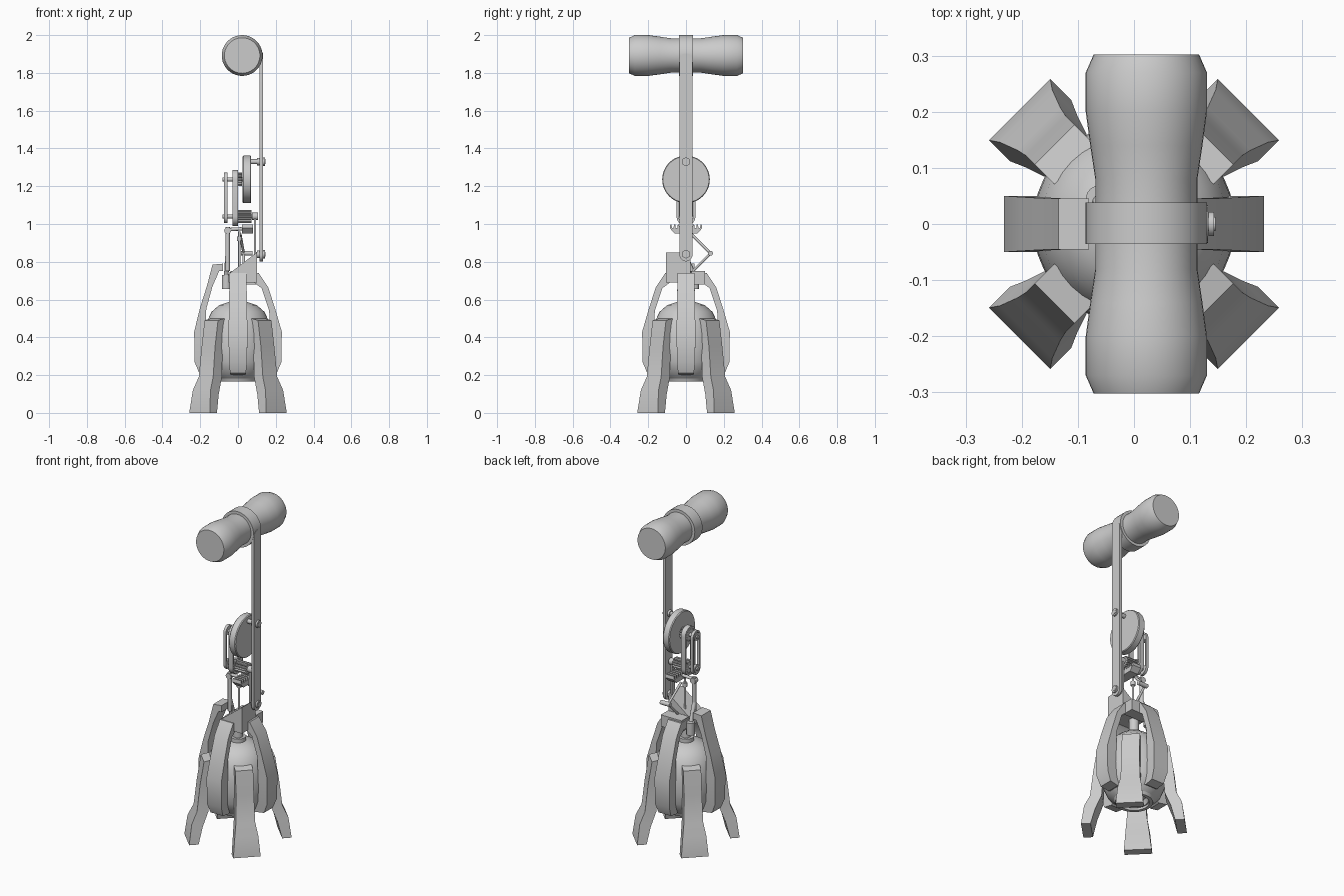
import bpy, bmesh, math
from mathutils import Vector, Matrix

if "Cube" in bpy.data.objects:
    bpy.data.objects.remove(bpy.data.objects["Cube"])


def make(name, verts, faces, smooth=False):
    me = bpy.data.meshes.new(name)
    me.from_pydata([tuple(v) for v in verts], [], faces)
    bm = bmesh.new()
    bm.from_mesh(me)
    bmesh.ops.recalc_face_normals(bm, faces=bm.faces)
    bm.to_mesh(me)
    bm.free()
    ob = bpy.data.objects.new(name, me)
    bpy.context.collection.objects.link(ob)
    if smooth:
        bpy.ops.object.select_all(action='DESELECT')
        ob.select_set(True)
        bpy.context.view_layer.objects.active = ob
        bpy.ops.object.shade_smooth_by_angle(angle=math.radians(35))
    return ob


def loft(name, rings, closed=False, smooth=False):
    """Skin equal-length rings; cap the ends unless closed."""
    n, m = len(rings[0]), len(rings)
    verts = [v for r in rings for v in r]
    faces = [(i * n + j, i * n + (j + 1) % n, (i + 1) % m * n + (j + 1) % n, (i + 1) % m * n + j)
             for i in range(m if closed else m - 1) for j in range(n)]
    if not closed:
        faces += [tuple(range(n)), tuple(range((m - 1) * n, m * n))]
    return make(name, verts, faces, smooth)


def lathe(name, prof, loc, axis, n=32, closed=False):
    """Revolve (radius, distance) pairs about an axis."""
    rot = Vector((0, 0, 1)).rotation_difference(Vector(axis)).to_matrix()
    rings = [[Vector(loc) + rot @ Vector((r * math.cos(2 * math.pi * k / n), r * math.sin(2 * math.pi * k / n), d))
              for k in range(n)] for r, d in prof]
    return loft(name, rings, closed, True)


def rod(name, a, b, r, n=14):
    a, b = Vector(a), Vector(b)
    return lathe(name, [(r, 0), (r, (b - a).length)], a, (b - a).normalized(), n)


def box(name, lo, hi):
    return loft(name, [[(lo[0], lo[1], z), (hi[0], lo[1], z), (hi[0], hi[1], z), (lo[0], hi[1], z)]
                       for z in (lo[2], hi[2])])


def slab_x(name, yz, x0, x1, smooth=False):
    return loft(name, [[(x, y, z) for y, z in yz] for x in (x0, x1)], False, smooth)


def stadium(r, z0, z1, n=12):
    top = [(r * math.cos(math.pi * k / n), z1 + r * math.sin(math.pi * k / n)) for k in range(n + 1)]
    return top + [(-y, z0 - (z - z1)) for y, z in top]


def belt(name, r, t, z0, z1, x0, x1):
    o, i = stadium(r, z0, z1), stadium(r - t, z0, z1)
    ring = lambda pts, x: [(x, y, z) for y, z in pts]
    return loft(name, [ring(o, x0), ring(o, x1), ring(i, x1), ring(i, x0)], True, True)


def gear(name, z, r, x0, x1, teeth):
    pts = []
    for k in range(teeth * 4):
        a = 2 * math.pi * k / (teeth * 4)
        q = r if k % 4 < 2 else r * 0.78
        pts.append((q * math.cos(a), z + q * math.sin(a)))
    return slab_x(name, pts, x0, x1)


def radial(name, sections, angle):
    """Bar whose sections are (outer r, outer z, inner r, inner z, half width)."""
    m = Matrix.Rotation(math.radians(angle), 3, 'Z')
    return loft(name, [[m @ Vector(p) for p in ((ro, -w, zo), (ro, w, zo), (ri, w, zi), (ri, -w, zi))]
                       for ro, zo, ri, zi, w in sections], False, True)


# egg-shaped body with recessed underside and base ring
lathe("egg_body", [(0.07, .21), (0.08, .18), (.11, .18), (.15, .215), (.172, .27), (.18, .34), (.178, .41),
                   (.166, .48), (.14, .535), (.1, .57), (.05, .587), (.004, .59)], (0, 0, 0), (0, 0, 1), 40)
lathe("base_ring", [(.105, .165), (.12, .2), (.09, .2), (.085, .165)], (0, 0, 0), (0, 0, 1), 40, True)
rod("neck", (0, 0, .58), (0, 0, .75), .028, 20)
rod("neck_collar", (0, 0, .58), (0, 0, .61), .045, 20)

# four splayed legs
leg = [(.288, 0, .235, 0, .077), (.272, .12, .21, .1, .066), (.24, .19, .175, .19, .054),
       (.222, .35, .165, .35, .05), (.2, .49, .15, .5, .05)]
for i, a in enumerate((45, 135, 225, 315)):
    radial(f"leg_{i + 1}", leg, a)

# four bowed ribs up to the hub; the left one ends higher
rib = [(.15, .2, .11, .22, .04), (.205, .21, .15, .25, .042), (.23, .27, .17, .3, .048), (.232, .43, .17, .42, .05),
       (.197, .55, .165, .54, .048), (.16, .665, .125, .66, .046), (.11, .74, .085, .69, .045), (.03, .745, .03, .69, .045)]
for n, a in (("right", 0), ("back", 90), ("front", 270)):
    radial(n + "_rib", rib, a)
radial("left_rib", rib[:4] + [(.2, .56, .168, .55, .048), (.165, .67, .135, .67, .046),
                              (.135, .785, .1, .75, .045), (.08, .79, .08, .75, .045)], 180)

# hub wedge
wedge = [(-.05, .69), (-.05, .735), (.1, .85), (.1, .69)]
loft("hub_wedge", [[(x, y, z) for x, z in wedge] for y in (-.105, .025)])
box("hub_back_block", (-.04, .03, .68), (.1, .1, .75))

# handle with narrow waist, grip band and strap
lathe("handle", [(.085, -.302), (.094, -.302), (.108, -.27), (.108, -.2), (.1, -.14), (.091, -.08), (.091, .08),
                 (.1, .14), (.108, .2), (.108, .27), (.094, .302), (.085, .302)], (.022, 0, 1.892), (0, 1, 0), 40)
lathe("handle_band", [(.108, -.036), (.108, .038), (.088, .038), (.088, -.036)], (.022, 0, 1.892), (0, 1, 0), 40, True)
slab_x("strap", stadium(.034, .836, 1.87), .115, .132, True)

# flywheel, crank pin and strap pivot
lathe("flywheel", [(.122, .025), (.126, .03), (.126, .065), (.122, .07)], (0, 0, 1.236), (1, 0, 0), 48)
for n, z, x in (("crank_pin", 1.33, .06), ("strap_pivot", .84, .09)):
    rod(n, (x, 0, z), (.145, 0, z), .013)
    rod(n + "_cap", (.133, 0, z), (.143, 0, z), .022)
    rod(n + "_washer", (.1, 0, z), (.113, 0, z), .02)

# shafts, pinions and drive belts
rod("upper_shaft", (-.083, 0, 1.236), (.03, 0, 1.236), .011)
rod("lower_shaft", (-.083, 0, 1.04), (.1, 0, 1.04), .011)
gear("lower_pinion", 1.04, .034, 0, .072, 14)
gear("upper_pinion", 1.236, .036, 0, .02, 14)
for z in (1.04, 1.236):
    gear("sprocket", z, .04, -.028, -.002, 14)
    rod("pulley", (-.075, 0, z), (-.06, 0, z), .024, 20)
belt("drive_belt", .05, .011, 1.04, 1.236, -.03, 0)
belt("outer_belt", .036, .01, 1.04, 1.236, -.073, -.056)

# toothed rocker under the lower pinion
top = []
for k in range(9):
    y = .08 - k * .02
    top += [(y + .006, .978), (y + .003, .998), (y - .003, .998), (y - .006, .978)]
slab_x("toothed_rocker", [(-.06, .95), (.06, .95)] + top, .022, .08)

# side hanger arm
slab_x("hanger_arm", stadium(.014, .84, 1.04), .084, .096, True)
rod("hanger_pin", (.075, 0, 1.04), (.105, 0, 1.04), .02)

# toggle linkage at the back
rod("toggle_upper", (.012, .03, .945), (.03, .13, .845), .007)
rod("toggle_lower", (.03, .13, .845), (.03, .035, .75), .007)
rod("toggle_joint", (.015, .13, .845), (.078, .13, .845), .013)
rod("centre_rod", (.007, 0, .74), (.007, 0, .96), .006)
rod("centre_rod_sleeve", (.007, 0, .91), (.007, 0, .935), .013)

# plunger rod, cross link and piston on the left
rod("cross_link", (-.06, 0, .97), (.03, 0, .975), .009)
rod("plunger_rod", (-.055, 0, .75), (-.055, 0, .985), .012)
rod("plunger_joint", (-.055, -.015, .965), (-.055, .015, .965), .018)
rod("piston", (-.062, .045, .655), (-.062, .045, .73), .024)
rod("piston_stem", (-.062, .04, .73), (-.056, .0, .83), .012)
